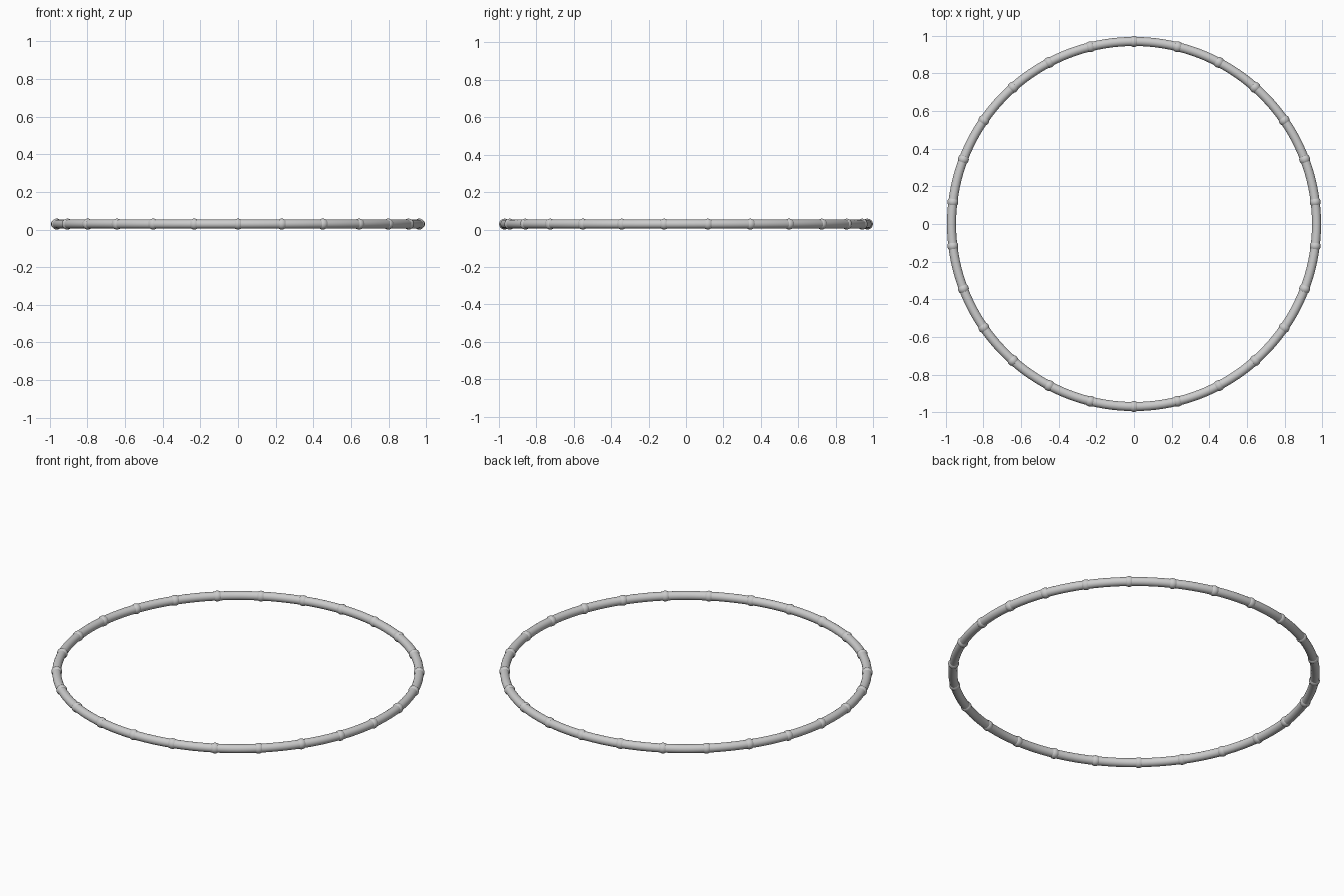
import bpy
from math import pi, cos, sin

if "Cube" in bpy.data.objects:
    bpy.data.objects.remove(bpy.data.objects["Cube"])

N = 26          # joints round the hoop
R = 0.97        # centreline radius
TUBE = 0.024
BALL = 0.029
Z = BALL

# Hoop tube
bpy.ops.mesh.primitive_torus_add(location=(0, 0, Z), major_radius=R, minor_radius=TUBE,
                                 major_segments=156, minor_segments=24)
hoop = bpy.context.object
hoop.name = "hoop_tube"
bpy.ops.object.shade_smooth()

# Rounded joints, one at the front and evenly spaced round the hoop
for i in range(N):
    a = pi / 2 + 2 * pi * i / N
    bpy.ops.mesh.primitive_uv_sphere_add(segments=24, ring_count=16, radius=BALL,
                                         location=(R * cos(a), R * sin(a), Z),
                                         rotation=(0, 0, a))
    bpy.context.object.name = f"joint_{i + 1:02d}"
    bpy.ops.object.shade_smooth()
